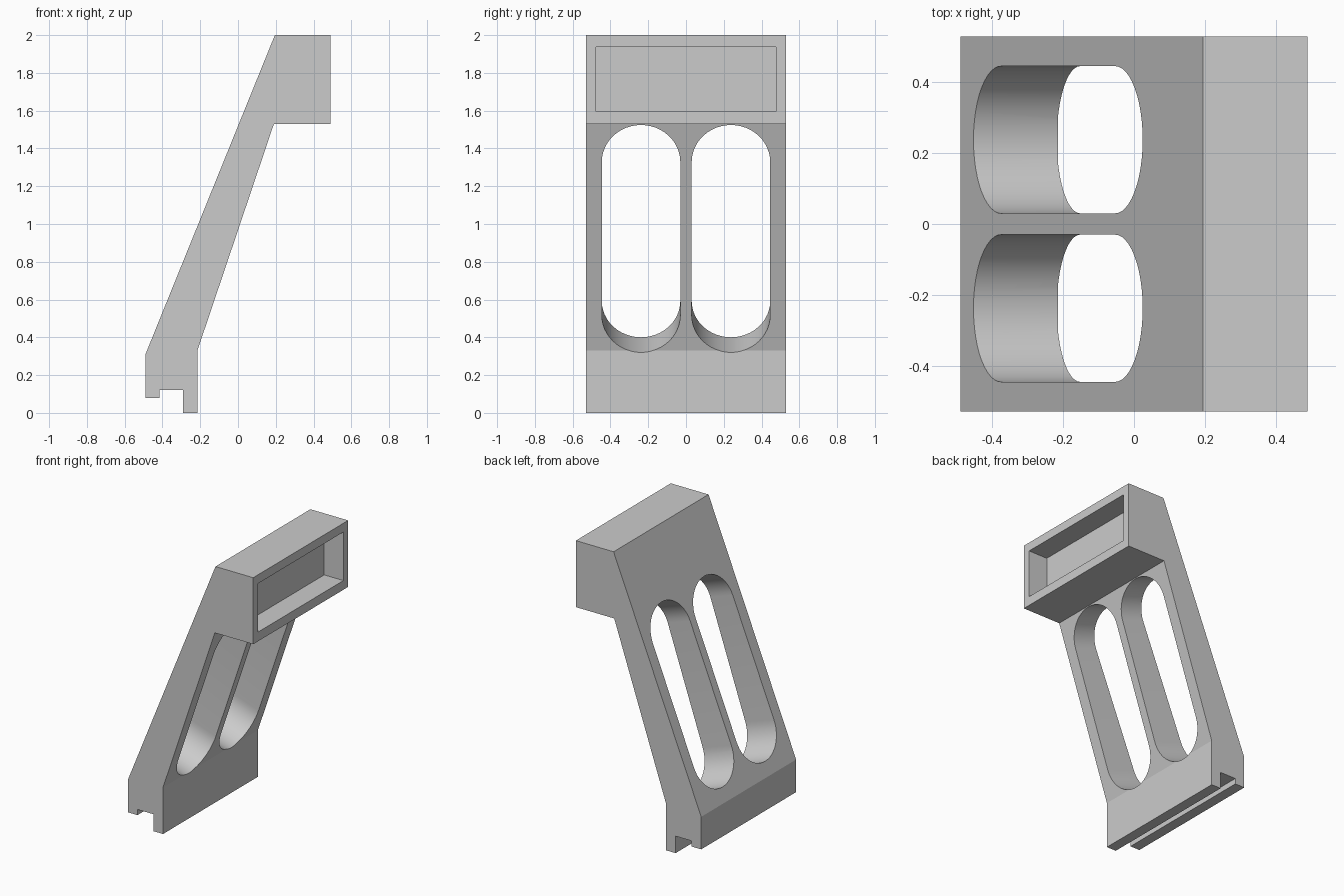
import bpy, bmesh, math
from mathutils import Vector

cube = bpy.data.objects.get("Cube")
if cube:
    bpy.data.objects.remove(cube, do_unlink=True)

grey = bpy.data.materials.new("plain grey")
grey.use_nodes = True
grey.diffuse_color = (0.6, 0.6, 0.6, 1)
grey.node_tree.nodes["Principled BSDF"].inputs["Base Color"].default_value = (0.6, 0.6, 0.6, 1)


def prism(name, points, sweep):
    """Solid made by sweeping a closed outline along a vector."""
    bm = bmesh.new()
    face = bm.faces.new([bm.verts.new(p) for p in points])
    swept = bmesh.ops.extrude_face_region(bm, geom=[face])["geom"]
    bmesh.ops.translate(bm, vec=sweep, verts=[g for g in swept if isinstance(g, bmesh.types.BMVert)])
    bmesh.ops.recalc_face_normals(bm, faces=bm.faces)
    mesh = bpy.data.meshes.new(name)
    bm.to_mesh(mesh)
    bm.free()
    mesh.materials.append(grey)
    obj = bpy.data.objects.new(name, mesh)
    bpy.context.collection.objects.link(obj)
    return obj


def cut(body, cutter):
    cutter.hide_render = True
    mod = body.modifiers.new("cut", "BOOLEAN")
    mod.operation = "DIFFERENCE"
    mod.solver = "EXACT"
    mod.object = cutter
    bpy.context.view_layer.objects.active = body
    bpy.ops.object.modifier_apply(modifier=mod.name)
    bpy.data.objects.remove(cutter, do_unlink=True)


# Leaning bracket: side profile with grooved foot and box head
half_width = 0.53
foot_bend, head_bend = (-0.215, 0.33), (0.19, 1.53)
profile = [(-0.49, 0.08), (-0.415, 0.08), (-0.415, 0.12), (-0.29, 0.12), (-0.29, 0), (-0.215, 0),
           foot_bend, head_bend, (0.49, 1.53), (0.49, 2), (0.195, 2), (-0.49, 0.31)]
bracket = prism("bracket", [(x, -half_width, z) for x, z in profile], (0, 2 * half_width, 0))

# Two long round-ended slots, square to the underside of the arm
along = Vector((head_bend[0] - foot_bend[0], 0, head_bend[1] - foot_bend[1])).normalized()
through = Vector((along.z, 0, -along.x))
radius, half_length, steps = 0.208, 0.635, 24
for side in (-1, 1):
    centre = Vector((-0.015, side * 0.238, 0.9225)) - through * 0.4
    outline = []
    for end in (1, -1):
        for i in range(steps + 1):
            a = math.pi * i / steps
            outline.append(centre + along * end * (half_length - radius + radius * math.sin(a))
                           + Vector((0, end * radius * math.cos(a), 0)))
    cut(bracket, prism("slot_cutter", outline, through * 0.8))

# Rectangular pocket in the head
pocket = [(0.34, y, z) for y, z in ((-0.477, 1.595), (0.477, 1.595), (0.477, 1.938), (-0.477, 1.938))]
cut(bracket, prism("pocket_cutter", pocket, (0.3, 0, 0)))

# Smooth slot ends, crisp edges elsewhere
bpy.ops.object.select_all(action="DESELECT")
bracket.select_set(True)
bpy.context.view_layer.objects.active = bracket
bpy.ops.object.shade_smooth_by_angle(angle=math.radians(15))
